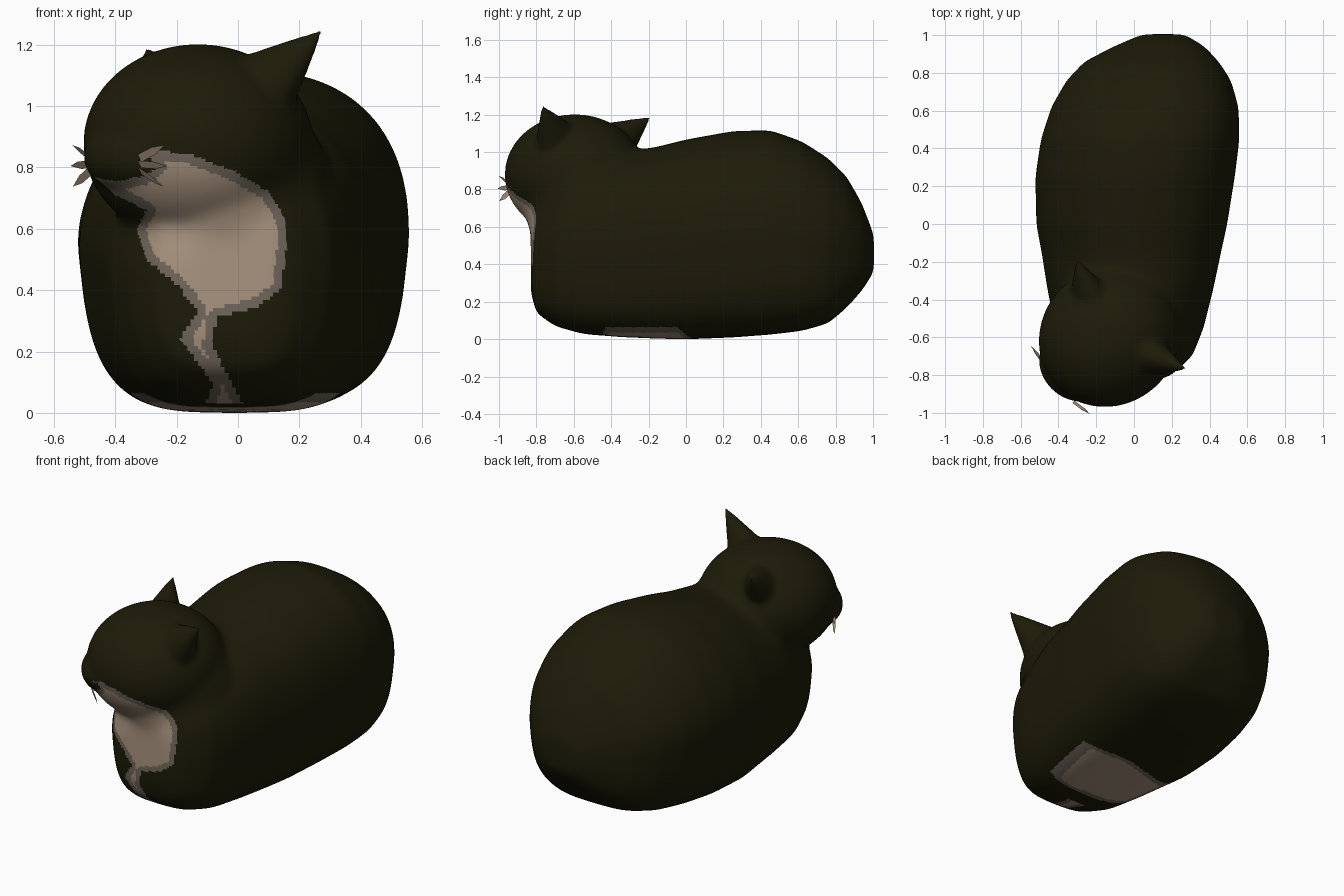
import bpy, bmesh, math
from mathutils import Vector, Matrix

cube = bpy.data.objects.get("Cube")
if cube:
    bpy.data.objects.remove(cube)


def material(name, color):
    m = bpy.data.materials.new(name)
    m.use_nodes = True
    m.diffuse_color = (*color, 1)
    bsdf = m.node_tree.nodes["Principled BSDF"]
    bsdf.inputs["Base Color"].default_value = (*color, 1)
    bsdf.inputs["Roughness"].default_value = 0.9
    return m


fur = material("dark_olive_fur", (0.0122, 0.0112, 0.0026))
cream = material("cream_fur", (0.40, 0.30, 0.215))
grey = material("grey_fur_edge", (0.17, 0.14, 0.11))

# Head axes: forward (front right), sideways (toward the left ear), up
FORWARD = Vector((-1, -1, 0)).normalized()
SIDE = Vector((1, -1, 0)).normalized()
UP = Vector((0, 0, 1))
HEAD = Vector((-0.13, -0.595, 0.88))


def head_point(f, s, u):
    return HEAD + FORWARD * f + SIDE * s + UP * u


def frame(center, a, b, c):
    m = Matrix((a, b, c)).transposed().to_4x4()
    m.translation = center
    return m


def ellipsoid(bm, center, radii):
    m = frame(center, FORWARD * radii[0], SIDE * radii[1], UP * radii[2])
    bmesh.ops.create_uvsphere(bm, u_segments=32, v_segments=20, radius=1, matrix=m)


def fuse(bm, iterations):
    """Fuse the overlapping forms into one skin and soften the joins."""
    bmesh.ops.recalc_face_normals(bm, faces=bm.faces[:])
    rough = bpy.data.meshes.new("rough_skin")
    bm.to_mesh(rough)
    bm.free()
    ob = bpy.data.objects.new("rough_skin", rough)
    bpy.context.collection.objects.link(ob)
    remesh = ob.modifiers.new("fuse", "REMESH")
    remesh.mode = "VOXEL"
    remesh.voxel_size = 0.0125
    soften = ob.modifiers.new("soften", "SMOOTH")
    soften.factor = 0.5
    soften.iterations = iterations
    graph = bpy.context.evaluated_depsgraph_get()
    skin = bpy.data.meshes.new_from_object(ob.evaluated_get(graph))
    bpy.data.objects.remove(ob)
    bpy.data.meshes.remove(rough)
    return skin


# Body: rounded cross-sections lofted along y (y, x min, x max, z min, z max)
sections = [
    (-.83, -.19, .12, .25, .62), (-.80, -.28, .20, .14, .76),
    (-.70, -.36, .31, .07, .86), (-.55, -.42, .37, .028, .92),
    (-.35, -.46, .42, .012, 1.0), (-.16, -.49, .46, .004, 1.03),
    (0, -.52, .495, 0, 1.07), (.25, -.525, .535, .01, 1.115),
    (.45, -.495, .56, .025, 1.12), (.62, -.44, .555, .045, 1.06),
    (.76, -.36, .515, .085, .97), (.86, -.265, .45, .17, .87),
    (.94, -.11, .375, .26, .73), (1.005, .04, .27, .36, .56),
]
N = 40


def section_point(t, x0, x1, z0, z1):
    """Squarer tapered base, full left shoulder, sloping right shoulder."""
    c, s = math.cos(t), math.sin(t)
    power = 0.55 if s < 0 else (0.83 if c > 0 else 1.12)
    px = math.copysign(abs(c) ** power, c)
    pz = math.copysign(abs(s) ** power, s)
    px *= 1 + 0.1 * min(pz, 0)
    return (x0 + x1 + (x1 - x0) * px) / 2, (z0 + z1 + (z1 - z0) * pz) / 2


body = bmesh.new()
rings = []
for y, *bounds in sections:
    ring = []
    for i in range(N):
        x, z = section_point(2 * math.pi * i / N, *bounds)
        ring.append(body.verts.new((x, y, z)))
    rings.append(ring)
for a, b in zip(rings, rings[1:]):
    for i in range(N):
        j = (i + 1) % N
        body.faces.new((a[i], a[j], b[j], b[i]))
body.faces.new(rings[0])
body.faces.new(rings[-1])

# Head and neck, blended softly into the body
ellipsoid(body, HEAD, (0.39, 0.365, 0.325))
ellipsoid(body, head_point(-0.12, 0.06, -0.16), (0.34, 0.28, 0.33))
soft_body = fuse(body, 40)

# Muzzle, and ears as broad cones swept sideways and back from the crown
skin = bmesh.new()
skin.from_mesh(soft_body)
bpy.data.meshes.remove(soft_body)
ellipsoid(skin, head_point(0.27, -0.02, -0.045), (0.145, 0.19, 0.12))
for sign in (-1, 1):
    base = head_point(-0.04, 0.14 * sign, 0.1)
    tip = head_point(-0.165, 0.41 * sign, 0.34 + 0.03 * sign)
    axis = (tip - base).normalized()
    across = axis.cross(FORWARD).normalized()
    m = frame((base + tip) / 2, across, axis.cross(across) * 0.8, axis)
    bmesh.ops.create_cone(skin, cap_ends=True, segments=24, radius1=0.19, radius2=0.006,
                          depth=(tip - base).length, matrix=m)
fused = fuse(skin, 16)
fused.name = "cat_body"
fused.transform(Matrix.Translation((0, 0, -min(v.co.z for v in fused.vertices))))
bpy.context.collection.objects.link(bpy.data.objects.new("cat_body", fused))

# Bib outline (x, z) from muzzle to chest stripe
bib = [(-.47, .77), (-.40, .755), (-.31, .77), (-.265, .80), (-.29, .84), (-.25, .855),
       (-.15, .84), (0, .78), (.1, .72), (.15, .64), (.16, .55), (.14, .4), (.05, .34),
       (-.07, .31), (-.085, .22), (0, .06), (.03, 0), (-.12, 0), (-.08, .09), (-.12, .15),
       (-.19, .24), (-.13, .33), (-.2, .42), (-.3, .5), (-.33, .6), (-.3, .66), (-.4, .71)]


def bib_depth(x, z):
    """Distance inside the bib outline, negative outside."""
    inside, nearest = False, 9.0
    for (ax, az), (bx, bz) in zip(bib, bib[1:] + bib[:1]):
        if (az > z) != (bz > z) and x < ax + (z - az) * (bx - ax) / (bz - az):
            inside = not inside
        dx, dz = bx - ax, bz - az
        t = max(0, min(1, ((x - ax) * dx + (z - az) * dz) / (dx * dx + dz * dz)))
        nearest = min(nearest, math.hypot(x - ax - t * dx, z - az - t * dz))
    return nearest if inside else -nearest


def belly_depth(x, y, z):
    wobble = 0.02 * math.sin(9 * x + 4 * y)
    oval = 0.25 * (1 - math.hypot((x - 0.03) / 0.42, (y + 0.22) / 0.24)) + wobble
    return min(oval, 0.065 - z)


# Colour the bib and belly patch, each with a grey rim
fused.materials.clear()
for m in (fur, cream, grey):
    fused.materials.append(m)
for p in fused.polygons:
    c, n = p.center, p.normal
    depth = -1
    if c.y < -0.55 and n.y < 0.1 and c.z < 0.9:
        depth = bib_depth(c.x, c.z)
    if n.z < -0.3:
        depth = max(depth, belly_depth(c.x, c.y, c.z))
    p.material_index = 0 if depth < 0 else (2 if depth < 0.03 else 1)
    p.use_smooth = True

# Whiskers: small fans of pointed blades on each side of the muzzle
for name, sign, root in (("right_whiskers", -1, head_point(0.345, -0.15, -0.07)),
                         ("left_whiskers", 1, head_point(0.38, 0.11, -0.07))):
    wb = bmesh.new()
    for k in range(3):
        angle = -0.5 + 0.45 * k
        out = (SIDE * sign - FORWARD * 0.15) * math.cos(angle) + UP * math.sin(angle)
        start = root + UP * (0.02 * k - 0.02)
        width = UP * 0.012 + FORWARD * 0.008
        wb.faces.new([wb.verts.new(v) for v in
                      (start - width, start + out * 0.06 - width, start + out * 0.11,
                       start + out * 0.06 + width, start + width)])
    wm = bpy.data.meshes.new(name)
    wb.to_mesh(wm)
    wb.free()
    wm.materials.append(cream)
    bpy.context.collection.objects.link(bpy.data.objects.new(name, wm))
